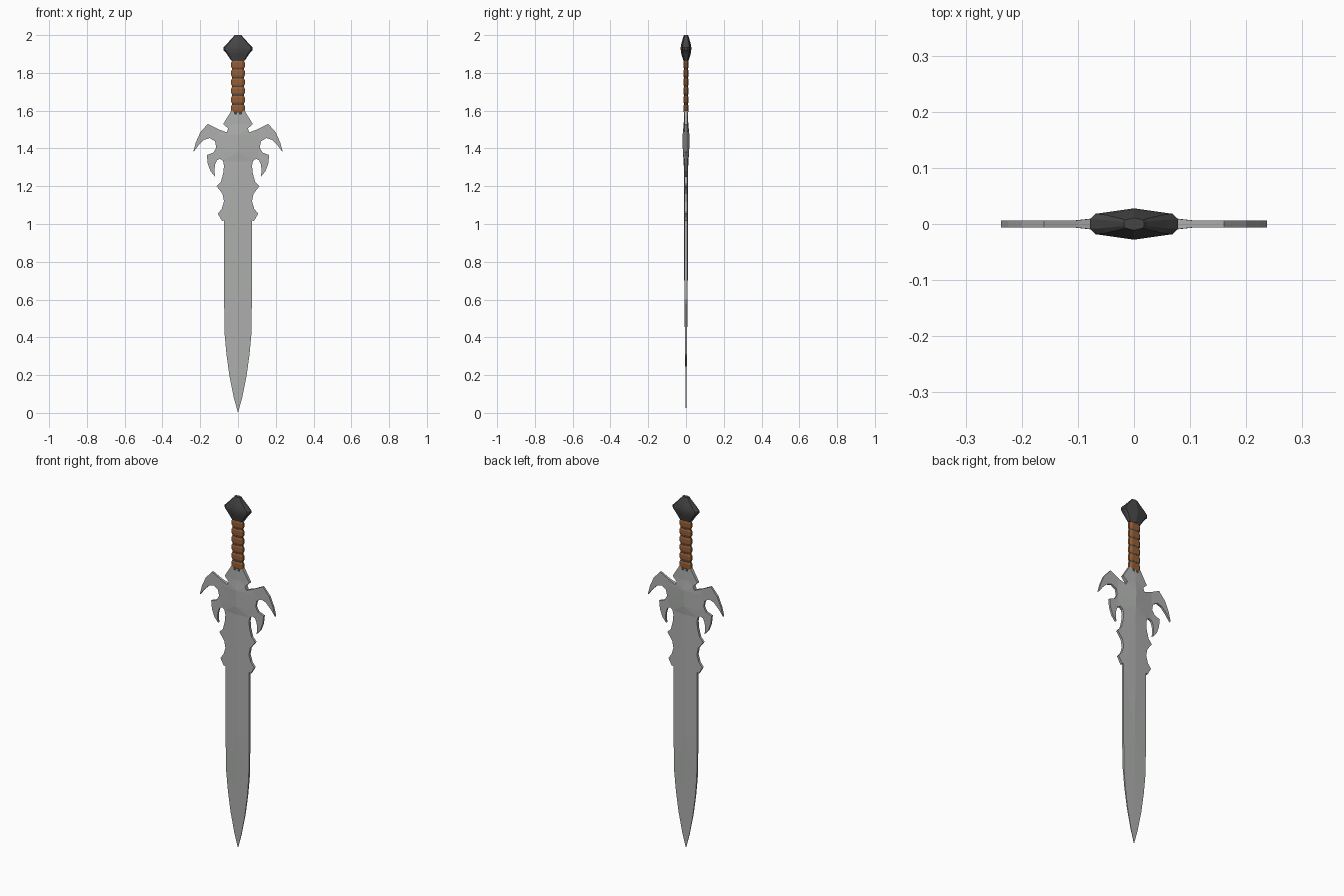
import bpy, bmesh
from mathutils import Vector

if "Cube" in bpy.data.objects:
    bpy.data.objects.remove(bpy.data.objects["Cube"])


def material(name, color):
    m = bpy.data.materials.new(name)
    m.diffuse_color = (*color, 1)
    m.use_nodes = True
    m.node_tree.nodes["Principled BSDF"].inputs["Base Color"].default_value = m.diffuse_color
    return m


def add_object(name, bm, mat=None):
    bmesh.ops.recalc_face_normals(bm, faces=bm.faces[:])
    mesh = bpy.data.meshes.new(name)
    bm.to_mesh(mesh)
    bm.free()
    if mat:
        mesh.materials.append(mat)
    ob = bpy.data.objects.new(name, mesh)
    bpy.context.collection.objects.link(ob)
    return ob


def loft(name, ring, sections, mat):
    """Stack scaled copies of a unit ring: sections are (z, x radius, y radius)."""
    bm = bmesh.new()
    loops = [[bm.verts.new((x * rx, y * ry, z)) for x, y in ring] for z, rx, ry in sections]
    n = len(ring)
    for a, b in zip(loops, loops[1:]):
        for i in range(n):
            j = (i + 1) % n
            bm.faces.new((a[i], a[j], b[j], b[i]))
    bm.faces.new(loops[0][::-1])
    bm.faces.new(loops[-1])
    return add_object(name, bm, mat)


dark = material("dark_metal", (0.06, 0.06, 0.06))
leather = material("leather", (0.30, 0.11, 0.035))
steel = material("steel", (0.42, 0.43, 0.42))

# Blade and guard: right half of the outline, from the tip up
half = [(0, 0), (.022, .08), (.046, .2), (.061, .31), (.071, .42), (.074, .64), (.074, 1.02),
        (.084, 1.015), (.107, 1.055), (.086, 1.08), (.074, 1.12), (.082, 1.16), (.113, 1.2),
        (.09, 1.225), (.078, 1.27), (.074, 1.31), (.08, 1.335), (.096, 1.345), (.112, 1.337),
        (.121, 1.315), (.125, 1.285), (.121, 1.25), (.146, 1.28), (.16, 1.32), (.165, 1.365),
        (.13, 1.378), (.115, 1.405), (.122, 1.438), (.15, 1.455), (.18, 1.445), (.21, 1.415),
        (.237, 1.38), (.224, 1.43), (.2, 1.485), (.16, 1.53), (.1, 1.5), (.06, 1.485),
        (.052, 1.505), (.078, 1.53), (.035, 1.6)]
outline = half + [(-x, z) for x, z in half[:0:-1]]

RIM, FLAT, REACH = .003, .006, .11
# Ridge half thickness along the length
ridge = [(0, .001), (.33, .005), (.64, .009), (1.33, .012), (1.38, .017), (1.47, .018),
         (1.53, .012), (1.6, .011)]


def ridge_at(z):
    for (z0, a), (z1, b) in zip(ridge, ridge[1:]):
        if z <= z1:
            return a + (b - a) * max(0, z - z0) / (z1 - z0)
    return ridge[-1][1]


bm = bmesh.new()
face = bm.faces.new([bm.verts.new((x, -RIM, z)) for x, z in outline])
border = list(face.edges)
bmesh.ops.inset_region(bm, faces=[face], thickness=.009, use_even_offset=True, use_boundary=True)
for v in face.verts:
    v.co.y = -FLAT
wall = bmesh.ops.extrude_edge_only(bm, edges=[e for e in bm.edges if e.is_boundary])
for v in wall["geom"]:
    if isinstance(v, bmesh.types.BMVert):
        v.co.y = 0

# Cut along the ridge lines, then raise the centre
cuts = [((x, 0, 0), (1, 0, 0)) for x in (-REACH, 0, REACH)]
cuts += [((0, 0, z), (0, 0, 1)) for z, _ in ridge[1:-1]]
for co, no in cuts:
    bmesh.ops.bisect_plane(bm, geom=bm.verts[:] + bm.edges[:] + bm.faces[:],
                           dist=1e-5, plane_co=Vector(co), plane_no=Vector(no))
bmesh.ops.triangulate(bm, faces=bm.faces[:])
for v in bm.verts:
    r = ridge_at(v.co.z)
    base = min(FLAT, r * .7)
    v.co.y *= (base + (r - base) * max(0, 1 - abs(v.co.x) / REACH)) / FLAT

# Mirror the front half to the back
copy = bmesh.ops.duplicate(bm, geom=bm.verts[:] + bm.edges[:] + bm.faces[:])
for v in copy["geom"]:
    if isinstance(v, bmesh.types.BMVert):
        v.co.y *= -1
bmesh.ops.remove_doubles(bm, verts=bm.verts[:], dist=1e-5)
add_object("blade_and_guard", bm, steel)

# Grip: dark core with leather wraps
grip_ring = [(1, -.4), (1, .4), (.6, 1), (-.6, 1), (-1, .4), (-1, -.4), (-.6, -1), (.6, -1)]
loft("grip_core", grip_ring, [(1.58, .031, .011), (1.89, .031, .011)], dark)
PITCH = .0465
for i in range(6):
    z = 1.592 + i * PITCH
    loft(f"grip_wrap_{i + 1}", grip_ring,
         [(z, .032, .0115), (z + .008, .036, .014), (z + .031, .036, .014), (z + .039, .032, .0115)],
         leather)

# Pommel: faceted flattened gem
pommel_ring = [(1, -.3), (1, .3), (.88, .65), (0, 1), (-.88, .65),
               (-1, .3), (-1, -.3), (-.88, -.65), (0, -1), (.88, -.65)]
loft("pommel", pommel_ring,
     [(1.865, .036, .014), (1.905, .062, .026), (1.922, .078, .028), (1.935, .078, .028),
      (1.955, .058, .025), (1.992, .024, .014), (2.0, .018, .011)], dark)
